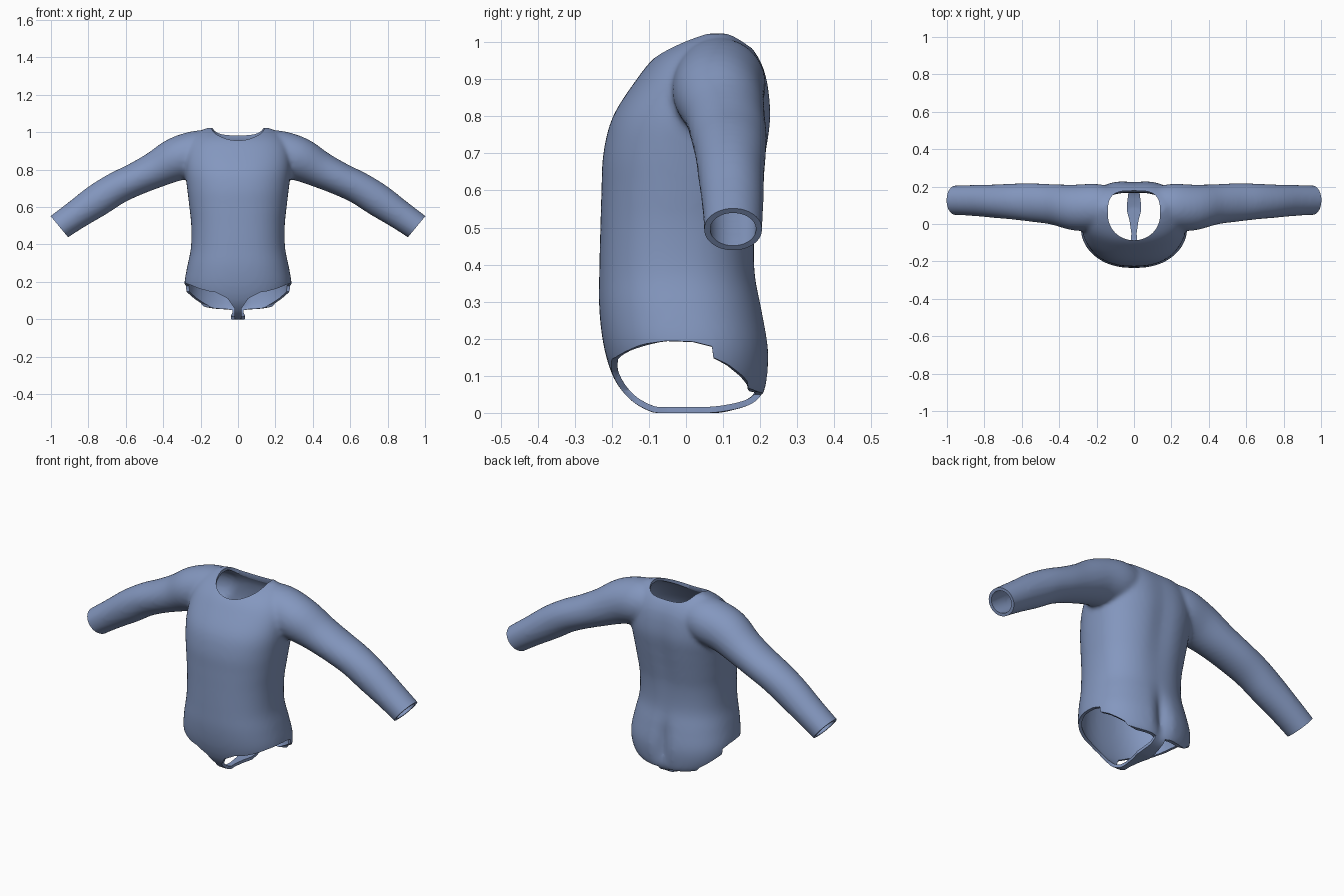
import bpy, bmesh, math
from mathutils import Vector

if "Cube" in bpy.data.objects:
    bpy.data.objects.remove(bpy.data.objects["Cube"])

fabric = bpy.data.materials.new("blue fabric")
fabric.diffuse_color = (0.23, 0.31, 0.52, 1)
fabric.use_nodes = True
fabric.node_tree.nodes["Principled BSDF"].inputs["Base Color"].default_value = fabric.diffuse_color


def catmull(rows, steps):
    """Smoothly resample rows of numbers."""
    out = []
    for i in range(len(rows) - 1):
        p = [rows[max(0, min(len(rows) - 1, i + k))] for k in (-1, 0, 1, 2)]
        for s in range(steps):
            t = s / steps
            out.append([0.5 * (2 * b + (c - a) * t + (2 * a - 5 * b + 4 * c - d) * t * t
                               + (3 * b - a - 3 * c + d) * t ** 3) for a, b, c, d in zip(*p)])
    return out + [list(rows[-1])]


def loft(bm, rings):
    """Skin a list of point rings and cap both ends."""
    loops = [[bm.verts.new(p) for p in r] for r in rings]
    n = len(loops[0])
    for a, b in zip(loops, loops[1:]):
        for i in range(n):
            bm.faces.new((a[i], a[(i + 1) % n], b[(i + 1) % n], b[i]))
    bm.faces.new(loops[0][::-1])
    bm.faces.new(loops[-1])


def make(name, bm):
    bmesh.ops.recalc_face_normals(bm, faces=bm.faces[:])
    me = bpy.data.meshes.new(name)
    bm.to_mesh(me)
    bm.free()
    me.materials.append(fabric)
    ob = bpy.data.objects.new(name, me)
    bpy.context.collection.objects.link(ob)
    return ob


def spow(v, e):
    return math.copysign(abs(v) ** e, v)


# Torso: height, half width, front y, back y
TORSO = [(0.0, 0.05, -0.09, 0.10), (0.02, 0.13, -0.13, 0.175), (0.05, 0.225, -0.165, 0.212),
         (0.10, 0.27, -0.198, 0.224), (0.18, 0.287, -0.222, 0.226), (0.28, 0.272, -0.234, 0.208),
         (0.38, 0.252, -0.234, 0.188), (0.50, 0.25, -0.231, 0.19), (0.60, 0.26, -0.228, 0.205),
         (0.70, 0.272, -0.223, 0.222), (0.80, 0.283, -0.197, 0.234), (0.90, 0.28, -0.133, 0.222),
         (0.96, 0.25, -0.083, 0.198), (1.0, 0.21, -0.02, 0.165), (1.023, 0.17, 0.04, 0.13)]
body = bmesh.new()
rings = []
for z, w, f, b in catmull(TORSO, 4):
    ring = []
    for i in range(64):
        a = math.tau * i / 64
        x = w * spow(math.cos(a), 0.86)
        y = (f + b) / 2 + (b - f) / 2 * spow(math.sin(a), 0.86)
        if math.sin(a) > 0:  # seat crease and spine hollow
            seat = 0.035 * math.exp(-(x / 0.035) ** 2) * math.exp(-((z - 0.17) / 0.12) ** 2)
            spine = 0.012 * math.exp(-(x / 0.06) ** 2) * math.exp(-((z - 0.7) / 0.25) ** 2)
            y -= seat + spine
        ring.append((x, y, z))
    rings.append(ring)
loft(body, rings)

# Sleeves: centre x, y, z, radius across, radius in y
SLEEVE = [(0.12, 0.09, 0.90, 0.11, 0.11), (0.21, 0.09, 0.888, 0.122, 0.125),
          (0.325, 0.088, 0.857, 0.117, 0.122), (0.44, 0.105, 0.80, 0.098, 0.108),
          (0.55, 0.115, 0.748, 0.088, 0.103), (0.65, 0.12, 0.70, 0.087, 0.096),
          (0.75, 0.122, 0.637, 0.088, 0.089), (0.86, 0.126, 0.562, 0.079, 0.083),
          (0.957, 0.127, 0.494, 0.074, 0.079), (1.04, 0.127, 0.43, 0.072, 0.078)]
path = catmull(SLEEVE, 4)
for side in (1, -1):
    rings = []
    for k, (x, y, z, r, ry) in enumerate(path):
        p, q = path[max(0, k - 1)], path[min(len(path) - 1, k + 1)]
        d = Vector((q[0] - p[0], 0, q[2] - p[2])).normalized()
        ring = []
        for i in range(40):
            a = math.tau * i / 40
            c = r * math.cos(a)
            ring.append((side * (x - d.z * c), y + ry * math.sin(a), z + d.x * c))
        rings.append(ring)
    loft(body, rings)
garment = make("bodysuit", body)

cutters = []
# Neck opening: round in front, squarer behind
bm = bmesh.new()
outline = []
for i in range(48):
    a = math.tau * i / 48
    e = 0.6 if math.sin(a) > 0 else 1.0
    outline.append((0.14 * spow(math.cos(a), e if e < 1 else 0.95),
                    0.05 + (0.128 if e < 1 else 0.137) * spow(math.sin(a), e)))
loft(bm, [[(x, y, z) for x, y in outline] for z in (0.86, 1.2)])
cutters.append(make("neck_cutter", bm))

# Leg openings: y, strap half width, height inside, middle, outside
LEG = [(-0.30, 0.02, 0.06, 0.145, 0.165), (-0.19, 0.02, 0.06, 0.145, 0.165),
       (-0.12, 0.02, 0.06, 0.15, 0.185), (-0.05, 0.014, 0.06, 0.15, 0.193),
       (0.02, 0.024, 0.06, 0.15, 0.19), (0.07, 0.038, 0.07, 0.14, 0.178),
       (0.074, 0.038, 0.07, 0.12, 0.148), (0.12, 0.036, 0.065, 0.09, 0.128),
       (0.165, 0.03, 0.05, 0.062, 0.105), (0.17, 0.03, 0.05, 0.058, 0.078),
       (0.30, 0.03, 0.045, 0.05, 0.065)]
for side in (1, -1):
    bm = bmesh.new()
    loft(bm, [[(side * w, y, -0.2), (side * w, y, lo), (side * 0.055, y, lo * 0.4 + mid * 0.6),
               (side * 0.12, y, mid), (side * 0.26, y, hi), (side * 0.4, y, hi + 0.01),
               (side * 0.4, y, -0.2)] for y, w, lo, mid, hi in LEG])
    cutters.append(make("leg_cutter", bm))

    # Cuff openings, square to the forearm
    bm = bmesh.new()
    d, u, c = Vector((0.77, 0, -0.638)), Vector((0.638, 0, 0.77)), Vector((0.955, 0.127, 0.495))
    rings = []
    for t in (0, 0.3):
        ring = []
        for i, j in ((-1, -1), (1, -1), (1, 1), (-1, 1)):
            p = c + d * t + u * (0.15 * i) + Vector((0, 0.15 * j, 0))
            ring.append((side * p.x, p.y, p.z))
        rings.append(ring)
    loft(bm, rings)
    cutters.append(make("cuff_cutter", bm))

# Merge body and sleeves, soften, hollow out, then cut the openings
m = garment.modifiers.new("merge", 'REMESH')
m.mode, m.voxel_size = 'VOXEL', 0.011
m = garment.modifiers.new("soften", 'SMOOTH')
m.factor, m.iterations = 0.5, 8
m = garment.modifiers.new("thickness", 'SOLIDIFY')
m.thickness, m.offset = 0.016, -1
for cutter in cutters:
    m = garment.modifiers.new(cutter.name, 'BOOLEAN')
    m.operation, m.solver, m.object = 'DIFFERENCE', 'EXACT', cutter
    cutter.hide_render = True

bpy.context.view_layer.update()
bpy.ops.object.select_all(action='DESELECT')
garment.select_set(True)
bpy.context.view_layer.objects.active = garment
for name in [m.name for m in garment.modifiers]:
    bpy.ops.object.modifier_apply(modifier=name)
for cutter in cutters:
    bpy.data.objects.remove(cutter)
bpy.ops.object.shade_smooth_by_angle(angle=math.radians(45))
